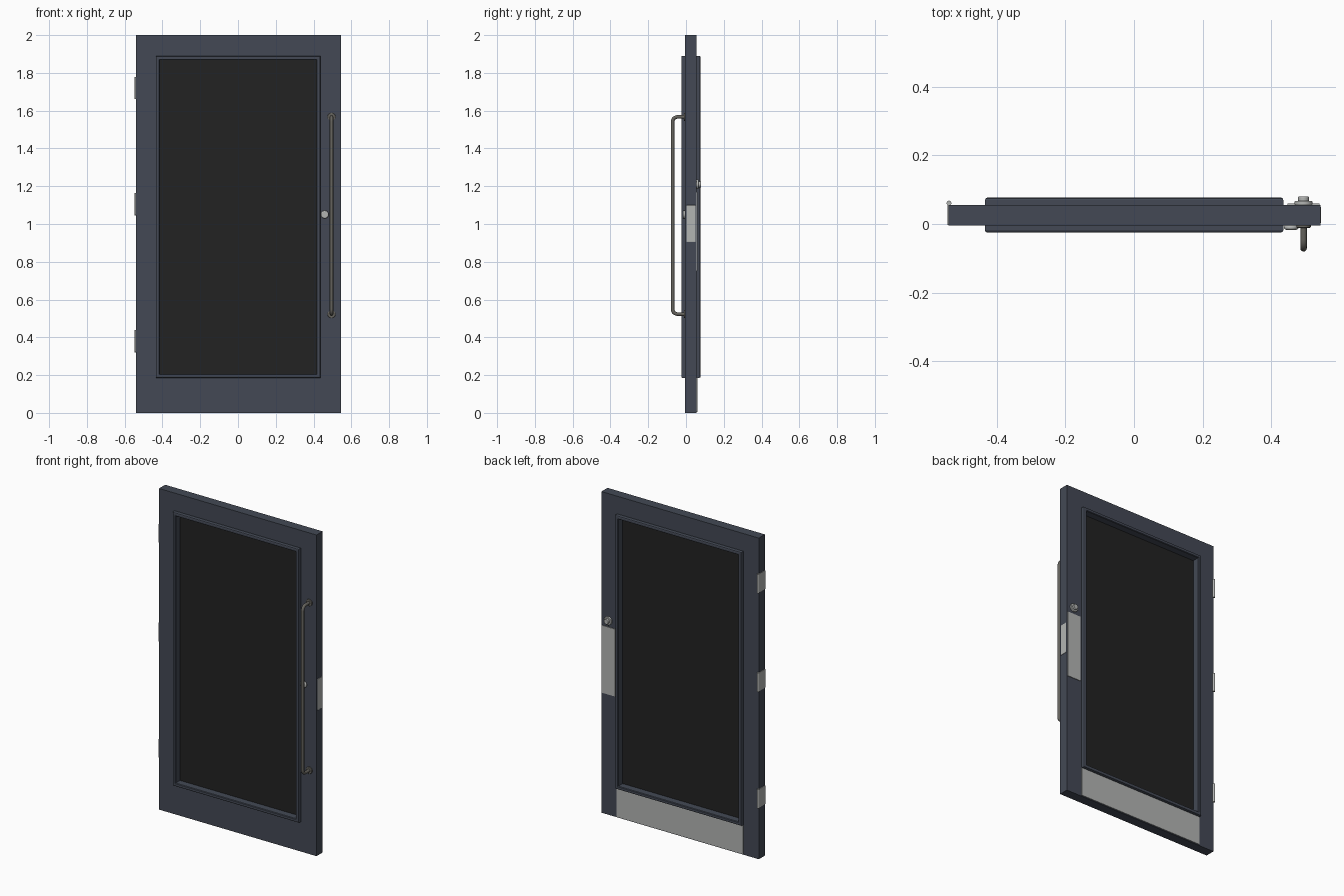
import bpy, bmesh, math
from mathutils import Vector, Matrix

if "Cube" in bpy.data.objects:
    bpy.data.objects.remove(bpy.data.objects["Cube"])


def material(name, rgb):
    m = bpy.data.materials.new(name)
    m.use_nodes = True
    m.diffuse_color = (*rgb, 1)
    m.node_tree.nodes["Principled BSDF"].inputs["Base Color"].default_value = (*rgb, 1)
    return m


PAINT = material("slate paint", (0.056, 0.066, 0.09))
GLASS = material("dark glass", (0.016, 0.016, 0.016))
STEEL = material("brushed steel", (0.45, 0.46, 0.45))
BRONZE = material("dark steel", (0.13, 0.125, 0.11))

# Slab depth and outline, and the glazed opening
FRONT, BACK = -0.004, 0.056
LEFT, RIGHT, TOP = -0.541, 0.544, 2.0
OPENING = (-0.435, 0.436, 0.185, 1.89)


def finish(bm, name, mat, bevel=0, smooth=False):
    bmesh.ops.recalc_face_normals(bm, faces=bm.faces)
    mesh = bpy.data.meshes.new(name)
    bm.to_mesh(mesh)
    bm.free()
    ob = bpy.data.objects.new(name, mesh)
    bpy.context.collection.objects.link(ob)
    mesh.materials.append(mat)
    if bevel:
        mod = ob.modifiers.new("soft edges", 'BEVEL')
        mod.width, mod.segments = bevel, 3
    if smooth:
        bpy.ops.object.select_all(action='DESELECT')
        ob.select_set(True)
        bpy.context.view_layer.objects.active = ob
        bpy.ops.object.shade_smooth_by_angle(angle=math.radians(40))
    return ob


def box(name, mat, x0, x1, y0, y1, z0, z1, bevel=0):
    bm = bmesh.new()
    bmesh.ops.create_cube(bm, size=1)
    for v in bm.verts:
        v.co = Vector((x0 if v.co.x < 0 else x1,
                       y0 if v.co.y < 0 else y1,
                       z0 if v.co.z < 0 else z1))
    return finish(bm, name, mat, bevel)


def rod(name, mat, x, z, r, y0, y1, bevel=0):
    """Round part pointing along y."""
    bm = bmesh.new()
    spin = Matrix.Translation((x, (y0 + y1) / 2, z)) @ Matrix.Rotation(math.pi / 2, 4, 'X')
    bmesh.ops.create_cone(bm, cap_ends=True, segments=32, radius1=r, radius2=r,
                          depth=abs(y1 - y0), matrix=spin)
    return finish(bm, name, mat, bevel, True)


def frame(name, mat, loops):
    """Closed rectangular frame through (rectangle, y) loops."""
    bm = bmesh.new()
    rings = [[bm.verts.new((x, y, z)) for x, z in
              ((a, c), (b, c), (b, d), (a, d))] for (a, b, c, d), y in loops]
    for i, ring in enumerate(rings):
        other = rings[(i + 1) % len(rings)]
        for j in range(4):
            k = (j + 1) % 4
            bm.faces.new((ring[j], ring[k], other[k], other[j]))
    return finish(bm, name, mat)


def inset(amount):
    a, b, c, d = OPENING
    return (a + amount, b - amount, c + amount, d - amount)


# Door slab with its opening
outline, hole = (LEFT, RIGHT, 0, TOP), inset(0.02)
frame("door_slab", PAINT, [(outline, FRONT), (outline, BACK), (hole, BACK), (hole, FRONT)])

# Glazing and the raised moulding around it on both faces
a, b, c, d = inset(0.015)
box("glass_panel", GLASS, a, b, 0.021, 0.031, c, d)
for name, face, out in (("front_moulding", FRONT, -1), ("back_moulding", BACK, 1)):
    proud = face + out * 0.021
    frame(name, PAINT, [(inset(0), face - out * 0.002), (inset(0), proud - out * 0.007),
                        (inset(0.002), proud - out * 0.002), (inset(0.007), proud),
                        (inset(0.018), proud), (inset(0.021), proud - out * 0.004),
                        (inset(0.021), 0.026)])

# Pull handle: bar with rounded bends returning to the door
PULL_X, PULL_LOW, PULL_HIGH, PULL_Y, BEND = 0.495, 0.523, 1.567, -0.071, 0.026
path = [(FRONT, PULL_LOW)]
for z, turn in ((PULL_LOW, 1), (PULL_HIGH, -1)):
    arc = []
    for i in range(7):
        t = math.radians(15 * i)
        arc.append((PULL_Y + BEND * (1 - math.sin(t)), z + turn * BEND * (1 - math.cos(t))))
    path += arc if turn > 0 else arc[::-1]
path.append((FRONT, PULL_HIGH))
curve = bpy.data.curves.new("pull_handle", 'CURVE')
curve.dimensions = '3D'
curve.bevel_depth, curve.bevel_resolution = 0.0095, 4
curve.use_fill_caps = True
spline = curve.splines.new('POLY')
spline.points.add(len(path) - 1)
for p, (y, z) in zip(spline.points, path):
    p.co = (PULL_X, y, z, 1)
curve.materials.append(BRONZE)
pull = bpy.data.objects.new("pull_handle", curve)
bpy.context.collection.objects.link(pull)
bpy.ops.object.select_all(action='DESELECT')
pull.select_set(True)
bpy.context.view_layer.objects.active = pull
bpy.ops.object.convert(target='MESH')
bpy.ops.object.shade_smooth_by_angle(angle=math.radians(40))
for name, z in (("lower", PULL_LOW), ("upper", PULL_HIGH)):
    rod(name + "_handle_rose", BRONZE, PULL_X, z, 0.021, FRONT + 0.001, FRONT - 0.007, 0.002)

# Key cylinder on the front
rod("key_cylinder", STEEL, 0.459, 1.05, 0.021, FRONT + 0.001, FRONT - 0.013, 0.006)

# Thumb turn and push plate on the back
rod("turn_rose", STEEL, 0.495, 1.21, 0.026, BACK - 0.001, BACK + 0.011, 0.003)
rod("turn_knob", STEEL, 0.495, 1.21, 0.016, BACK + 0.01, 0.08, 0.003)
box("push_plate", STEEL, 0.448, 0.541, BACK - 0.001, BACK + 0.004, 0.75, 1.17)

# Kick plate on the back
box("kick_plate", STEEL, OPENING[0], OPENING[1], BACK - 0.001, BACK + 0.004, 0.005, 0.185)

# Latch plate on the closing edge
box("latch_plate", STEEL, RIGHT - 0.002, RIGHT + 0.002, 0.003, 0.05, 0.905, 1.1, 0.0015)

# Three hinges: edge leaf and knuckle
for name, z in (("lower", 0.38), ("middle", 1.105), ("upper", 1.72)):
    box(name + "_hinge_leaf", STEEL, LEFT - 0.003, LEFT + 0.001, FRONT + 0.001, BACK + 0.003,
        z - 0.058, z + 0.058)
    bm = bmesh.new()
    bmesh.ops.create_cone(bm, cap_ends=True, segments=20, radius1=0.007, radius2=0.007,
                          depth=0.118, matrix=Matrix.Translation((LEFT + 0.001, BACK + 0.005, z)))
    finish(bm, name + "_hinge_knuckle", STEEL, 0, True)
